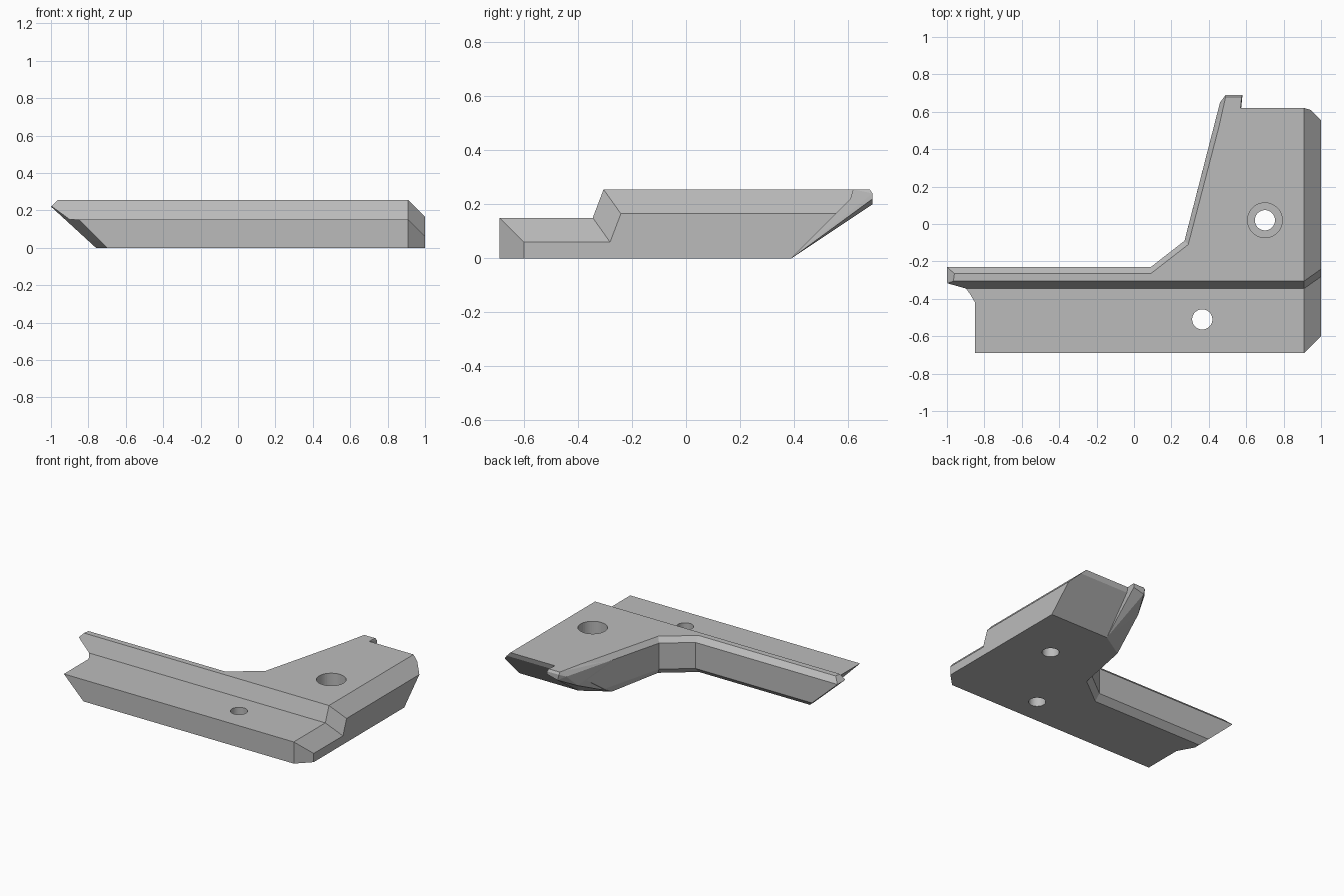
import bpy, bmesh
from mathutils import Vector

cube = bpy.data.objects.get("Cube")
if cube:
    bpy.data.objects.remove(cube, do_unlink=True)

grey = bpy.data.materials.new("plain_grey")
grey.use_nodes = True
colour = (0.5, 0.5, 0.5, 1)
grey.diffuse_color = colour
grey.node_tree.nodes["Principled BSDF"].inputs["Base Color"].default_value = colour


def finish(bm, name):
    bmesh.ops.recalc_face_normals(bm, faces=bm.faces)
    mesh = bpy.data.meshes.new(name)
    bm.to_mesh(mesh)
    bm.free()
    mesh.materials.append(grey)
    obj = bpy.data.objects.new(name, mesh)
    bpy.context.collection.objects.link(obj)
    return obj


def loft(rings, name, cut=None):
    """Skin matching rings of points, cap both ends, optionally slice."""
    bm = bmesh.new()
    loops = [[bm.verts.new(p) for p in ring] for ring in rings]
    n = len(loops[0])
    for a, b in zip(loops, loops[1:]):
        for i in range(n):
            j = (i + 1) % n
            bm.faces.new((a[i], a[j], b[j], b[i]))
    bm.faces.new(loops[0])
    bm.faces.new(loops[-1])
    if cut:
        res = bmesh.ops.bisect_plane(bm, geom=bm.verts[:] + bm.edges[:] + bm.faces[:],
                                     plane_co=cut[0], plane_no=cut[1], clear_outer=True)
        edges = [e for e in res["geom_cut"] if isinstance(e, bmesh.types.BMEdge)]
        bmesh.ops.holes_fill(bm, edges=[e for e in edges if e.is_boundary])
    return finish(bm, name)


def hull(points, name):
    bm = bmesh.new()
    for p in points:
        bm.verts.new(p)
    bmesh.ops.convex_hull(bm, input=bm.verts[:])
    return finish(bm, name)


def drill(x, y, z, radius, name):
    bm = bmesh.new()
    bmesh.ops.create_cone(bm, cap_ends=True, segments=48, radius1=radius,
                          radius2=radius, depth=1)
    bmesh.ops.translate(bm, verts=bm.verts, vec=(x, y, z + 0.5))
    return finish(bm, name)


def combine(target, tool, operation):
    """Apply a boolean and discard the tool."""
    tool.hide_render = True
    mod = target.modifiers.new("combine", "BOOLEAN")
    mod.operation, mod.solver, mod.object = operation, "EXACT", tool
    graph = bpy.context.evaluated_depsgraph_get()
    graph.update()
    mesh = bpy.data.meshes.new_from_object(target.evaluated_get(graph))
    target.modifiers.clear()
    target.data = mesh
    bpy.data.objects.remove(tool, do_unlink=True)


def outline(z, inset, wall, corner):
    """Plan of the bracket at one height; the ends lean outward as it rises."""
    front, tip = -0.7 - z, -0.76 - 1.09 * z
    plan = [(front, -0.69), (0.91, -0.69), (1, -0.6), (1, corner[1]), corner, wall,
            (0.27 + 0.57 * inset, -0.09 - 0.57 * inset), (0.09, -0.23 - inset),
            (tip, -0.23 - inset), (tip, -0.31), (front, -0.42)]
    return [(x, y, z) for x, y in plan]


# Main plate with undercut ends and bevelled inner edges
levels = [outline(0, 0.04, (0.37, 0.28), (0.55, 0.39)),
          outline(0.04, 0, (0.383, 0.35), (0.55, 0.43)),
          outline(0.22, 0, (0.445, 0.59), (0.57, 0.61)),
          outline(0.255, 0.035, (0.475, 0.6), (0.57, 0.62))]
# Tip narrows back to the top face
levels[3][8] = (-0.96, -0.265, 0.255)
levels[3][9] = (-0.965, -0.3, 0.255)
bracket = loft(levels, "corner_bracket", (Vector((0.91, 0, 0.255)), Vector((1, 0, 1))))

# Fin and nub at the end of the short arm
fin = hull([(0.55, 0.39, 0), (0.37, 0.28, 0), (0.365, 0.28, 0.22), (0.4, 0.28, 0.255),
            (0.437, 0.56, 0.13), (0.46, 0.65, 0.22), (0.5, 0.69, 0.2), (0.58, 0.69, 0.22),
            (0.58, 0.69, 0.24), (0.49, 0.69, 0.24), (0.49, 0.68, 0.255),
            (0.575, 0.68, 0.255), (0.57, 0.62, 0.235), (0.57, 0.62, 0.255)], "fin")
combine(bracket, fin, "UNION")

# Lower front ledge, dropping along the chamfered end
profile = [(-1, 0.15), (-0.345, 0.15), (-0.305, 0.255), (-0.205, 0.5175), (-1, 0.5175)]
path = [(-1.2, 0, 0), (0.91, 0, 0), (1.09, 0.128, -0.18)]
ledge = loft([[(x, y + dy, z + dz) for y, z in profile] for x, dy, dz in path], "ledge_cutter")
combine(bracket, ledge, "DIFFERENCE")

# Bolt holes, one with a counterbore
for spec in [(0.7, 0.02, -0.3, 0.054), (0.7, 0.02, 0.13, 0.093), (0.365, -0.51, -0.3, 0.054)]:
    combine(bracket, drill(*spec, "hole_cutter"), "DIFFERENCE")
